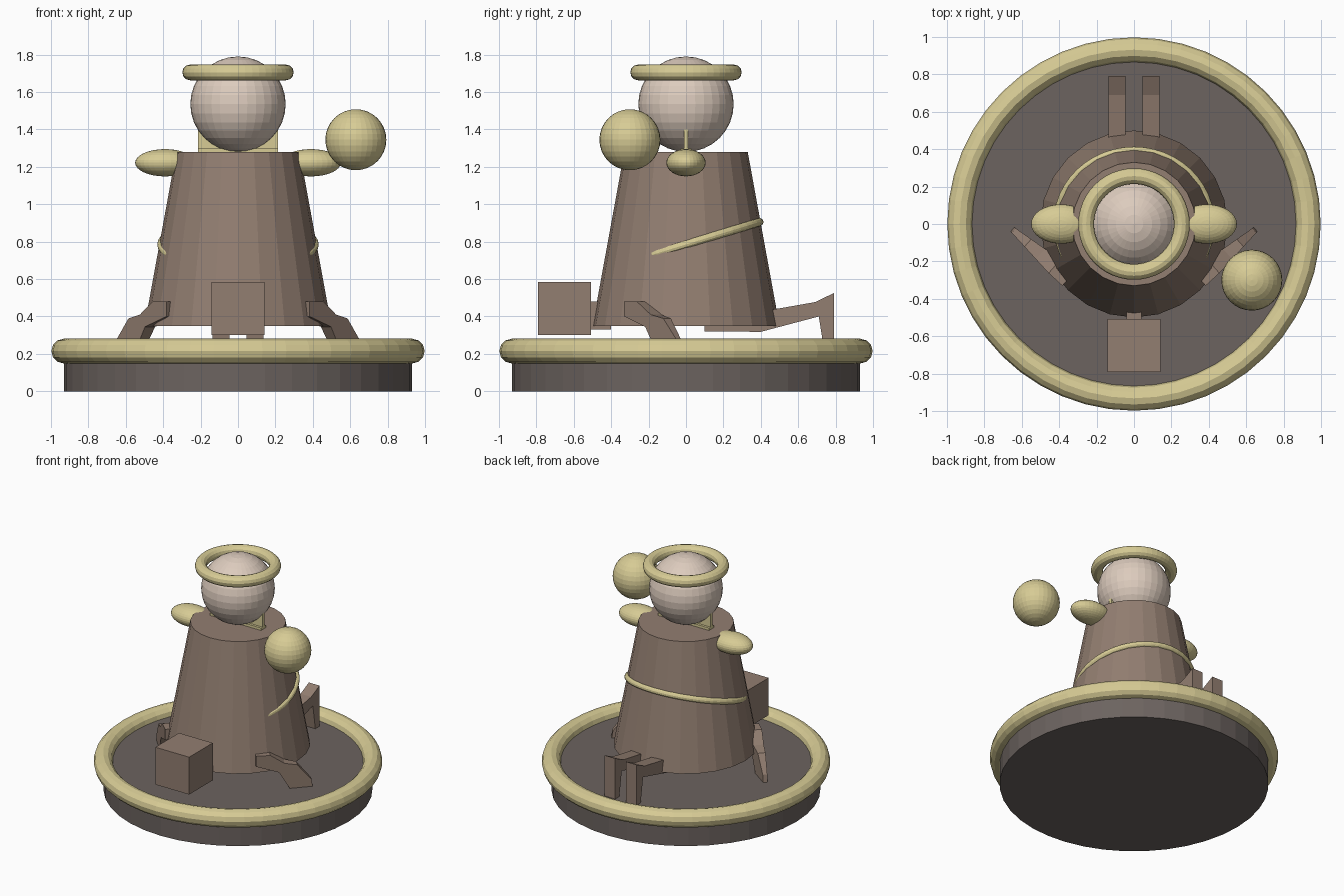
import bpy, bmesh, math
from mathutils import Vector

old = bpy.data.objects.get("Cube")
if old:
    bpy.data.objects.remove(old, do_unlink=True)


def material(name, rgb):
    m = bpy.data.materials.new(name)
    m.use_nodes = True
    m.diffuse_color = (*rgb, 1)
    m.node_tree.nodes["Principled BSDF"].inputs["Base Color"].default_value = (*rgb, 1)
    return m


gold = material("pale gold", (0.68, 0.60, 0.30))
brown = material("warm brown", (0.29, 0.21, 0.165))
skin = material("pale skin", (0.72, 0.60, 0.51))
stone = material("dark stone", (0.15, 0.126, 0.116))


def finish(name, mat):
    ob = bpy.context.object
    ob.name = name
    ob.data.materials.append(mat)
    return ob


def ball(name, mat, loc, radii):
    bpy.ops.mesh.primitive_uv_sphere_add(segments=32, ring_count=16, radius=1, location=loc)
    ob = finish(name, mat)
    ob.scale = radii


def frustum(name, mat, sides, r1, r2, z1, z2):
    bpy.ops.mesh.primitive_cone_add(vertices=sides, radius1=r1, radius2=r2,
                                    depth=z2 - z1, location=(0, 0, (z1 + z2) / 2))
    finish(name, mat)


def ring(name, mat, z, major, minor, tilt=0):
    bpy.ops.mesh.primitive_torus_add(major_segments=48, minor_segments=12, major_radius=major,
                                     minor_radius=minor, location=(0, 0, z),
                                     rotation=(math.radians(tilt), 0, 0))
    finish(name, mat)


def block(name, mat, loc, size):
    bpy.ops.mesh.primitive_cube_add(size=1, location=loc)
    finish(name, mat).scale = size


def limb(name, mat, profile, origin, direction, width, tip_width):
    """Side profile (distance, height) given thickness, narrowing to the tip."""
    d = Vector((*direction, 0)).normalized()
    side = Vector((d.y, -d.x, 0))
    reach = max(s for s, z in profile)
    bm = bmesh.new()
    loops = []
    for sign in (-0.5, 0.5):
        loops.append([bm.verts.new(Vector((*origin, z)) + d * s + side * sign *
                      (width + (tip_width - width) * max(s, 0) / reach)) for s, z in profile])
    a, b = loops
    bm.faces.new(a)
    bm.faces.new(b[::-1])
    for i in range(len(a)):
        j = (i + 1) % len(a)
        bm.faces.new((a[i], b[i], b[j], a[j]))
    bmesh.ops.recalc_face_normals(bm, faces=bm.faces)
    mesh = bpy.data.meshes.new(name)
    bm.to_mesh(mesh)
    bm.free()
    ob = bpy.data.objects.new(name, mesh)
    ob.data.materials.append(mat)
    bpy.context.collection.objects.link(ob)


# Round plinth with a padded rim
frustum("plinth", stone, 40, 0.93, 0.93, 0, 0.215)
ring("plinth_rim", gold, 0.215, 0.932, 0.066)

# Tapered body, tilted sash and head with a halo
frustum("body", brown, 24, 0.5, 0.33, 0.35, 1.28)
ring("sash", gold, 0.785, 0.41, 0.022, 17)
ball("head", skin, (0, 0, 1.535), (0.255, 0.255, 0.255))
ring("halo", gold, 1.705, 0.256, 0.042)

# Upright collar on the shoulders
block("collar_plate", gold, (0, 0, 1.335), (0.43, 0.024, 0.13))
block("collar_foot", gold, (0, 0, 1.287), (0.43, 0.06, 0.024))

# Floating orb and the box in front
ball("orb", gold, (0.63, -0.3, 1.345), (0.163, 0.163, 0.163))
block("front_box", brown, (0, -0.65, 0.443), (0.285, 0.285, 0.285))
block("box_link", brown, (0, -0.46, 0.405), (0.08, 0.12, 0.15))

# Mirrored arms and legs
back_leg = [(0, 0.32), (0.3, 0.318), (0.61, 0.40), (0.64, 0.21), (0.69, 0.21),
            (0.69, 0.525), (0.59, 0.477), (0.38, 0.44), (0, 0.38)]
side_leg = [(-0.08, 0.40), (0.08, 0.345), (0.16, 0.21), (0.32, 0.21), (0.31, 0.27),
            (0.21, 0.39), (0.12, 0.41), (0.02, 0.48), (-0.08, 0.48)]
for label, s in (("left", 1), ("right", -1)):
    ball(label + "_arm", gold, (s * 0.39, 0, 1.222), (0.16, 0.105, 0.073))
    limb(label + "_back_leg", brown, back_leg, (s * 0.09, 0.1), (0, 1), 0.09, 0.09)
    limb(label + "_side_leg", brown, side_leg, (s * 0.41, -0.24), (s * 0.75, 0.66), 0.10, 0.03)
